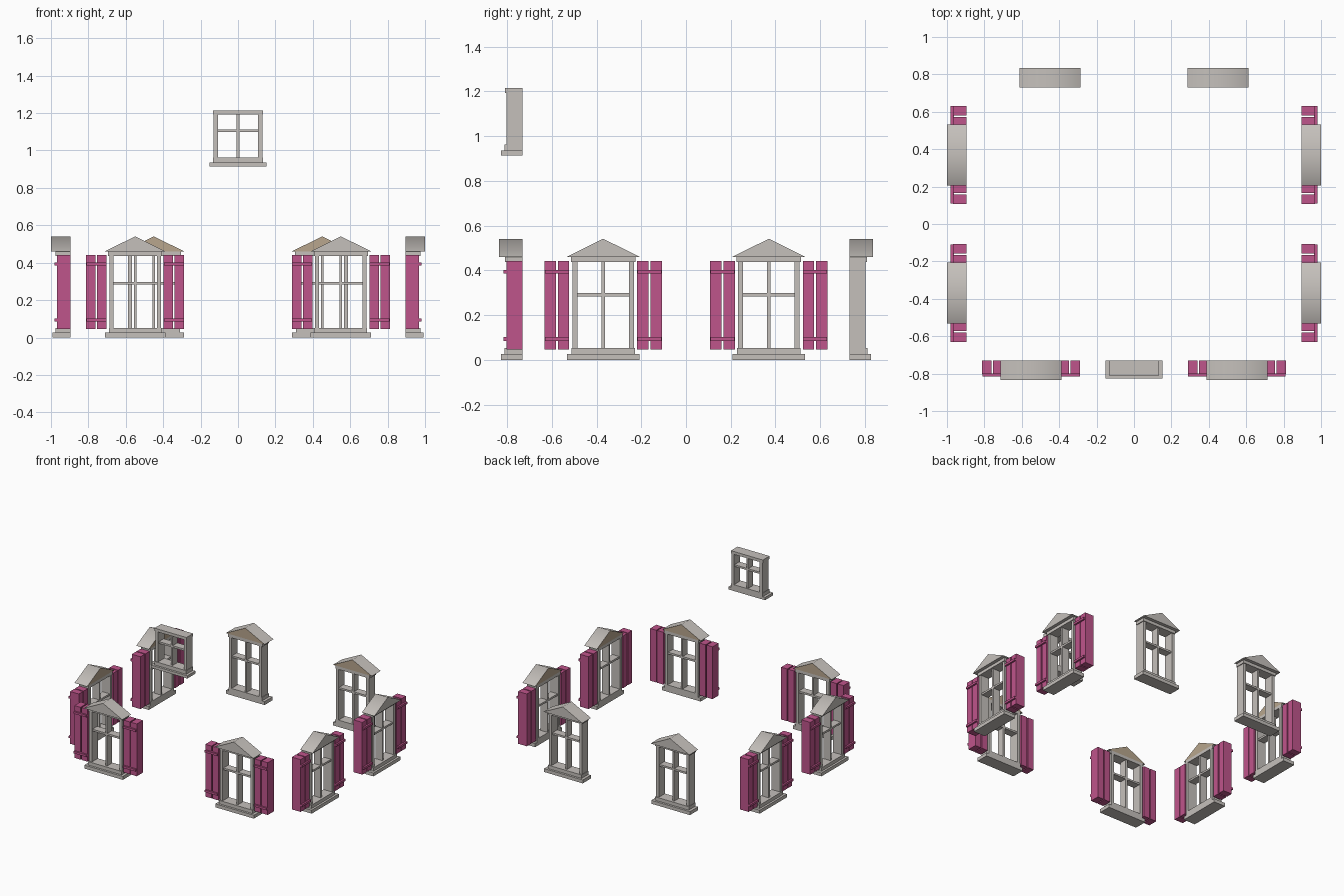
import bpy, bmesh
from math import radians, pi
from mathutils import Matrix, Vector

cube = bpy.data.objects.get("Cube")
if cube:
    bpy.data.objects.remove(cube, do_unlink=True)


def material(name, rgb):
    m = bpy.data.materials.new(name)
    m.use_nodes = True
    m.diffuse_color = (*rgb, 1)
    m.node_tree.nodes["Principled BSDF"].inputs["Base Color"].default_value = (*rgb, 1)
    return m


STONE = material("warm_grey_stone", (0.56, 0.53, 0.50))
PINK = material("pink_paint", (0.52, 0.09, 0.26))
TAN = material("tan_plaster", (0.48, 0.38, 0.27))


def finish(name, bm, *mats):
    """Turn a bmesh into a mesh with outward normals."""
    bmesh.ops.recalc_face_normals(bm, faces=bm.faces)
    mesh = bpy.data.meshes.new(name)
    bm.to_mesh(mesh)
    bm.free()
    for m in mats:
        mesh.materials.append(m)
    return mesh


def boxes(name, mat, *spans):
    """Boxes given as (x0, x1, depth0, depth1, z0, z1); depth grows outward from the wall."""
    bm = bmesh.new()
    for x0, x1, d0, d1, z0, z1 in spans:
        centre = Vector((x0 + x1, -d0 - d1, z0 + z1)) / 2
        size = (x1 - x0, d1 - d0, z1 - z0, 1)
        bmesh.ops.create_cube(bm, size=1, matrix=Matrix.Translation(centre) @ Matrix.Diagonal(size))
    return finish(name, bm, mat)


def pediment(name, half, depth, z0, z1):
    """Triangular prism with a plastered back and softly shaded slopes."""
    bm = bmesh.new()
    back = bm.faces.new([bm.verts.new((x, 0, z)) for x, z in ((-half, z0), (half, z0), (0, z1))])
    back.material_index = 1
    ext = bmesh.ops.extrude_face_region(bm, geom=[back], use_keep_orig=True)["geom"]
    for e in ext:
        if isinstance(e, bmesh.types.BMVert):
            e.co.y -= depth
    for f in bm.faces:
        f.smooth = True
        f.material_index = int(all(abs(v.co.y) < 1e-5 for v in f.verts))
    mesh = finish(name, bm, STONE, TAN)
    mesh.set_sharp_from_angle(angle=radians(60))
    return mesh


def window_parts(sill, half, ledge_z, sash_z, bar_z, head_z, top, head_half):
    """Sill, ledge, jambs, glazing bars and lintel of one window."""
    t, bar = 0.022, 0.007
    return {
        "sill": boxes("sill", STONE, (-sill, sill, 0, 0.097, 0, ledge_z)),
        "ledge": boxes("ledge", STONE, (-half - 0.003, half + 0.003, 0, 0.081, ledge_z, sash_z)),
        "jambs": boxes("jambs", STONE, *[(min(s * half, s * (half - t)), max(s * half, s * (half - t)),
                                          0, 0.073, sash_z, head_z) for s in (-1, 1)]),
        "glazing_bars": boxes("glazing_bars", STONE,
                              (-bar, bar, 0.006, 0.064, sash_z, head_z),
                              (t - half, half - t, 0.006, 0.064, bar_z - bar, bar_z + bar)),
        "lintel": boxes("lintel", STONE, (-head_half, head_half, 0, 0.08, head_z, top)),
    }


def shutter(name, side):
    """Two boards joined by two cross battens."""
    def span(a, b):
        return (a, b) if side > 0 else (-b, -a)
    boards = [(*span(a, a + 0.051), 0, 0.073, 0.045, 0.442) for a in (0.152, 0.211)]
    battens = [(*span(0.154, 0.260), 0.068, 0.086, z, z + 0.016) for z in (0.085, 0.386)]
    return boxes(name, PINK, *boards, *battens)


# Shared meshes
tall = window_parts(0.162, 0.138, 0.026, 0.052, 0.291, 0.437, 0.46, 0.144)
tall["pediment"] = pediment("pediment", 0.163, 0.105, 0.46, 0.541)
shutters = {"shutter_a": shutter("shutter_a", -1), "shutter_b": shutter("shutter_b", 1)}
small = window_parts(0.153, 0.13, 0.021, 0.048, 0.191, 0.278, 0.3, 0.134)


def place(prefix, parts, location, turn):
    for part, mesh in parts.items():
        ob = bpy.data.objects.new(f"{prefix}_{part}", mesh)
        ob.location = location
        ob.rotation_euler.z = turn
        bpy.context.scene.collection.objects.link(ob)


# Windows around the building, outward faces turned away from the centre
WALL_Y, WALL_X = 0.73, 0.895
for s, side in ((1, "left"), (-1, "right")):
    place(f"front_{side}_window", {**tall, **shutters}, (s * 0.55, -WALL_Y, 0), 0)
    place(f"back_{side}_window", tall, (s * 0.45, WALL_Y, 0), pi)
    for y, end in ((-0.37, "front"), (0.37, "rear")):
        place(f"{side}_side_{end}_window", {**tall, **shutters}, (s * WALL_X, y, 0), s * pi / 2)
place("attic_window", small, (0, -WALL_Y, 0.914), 0)
